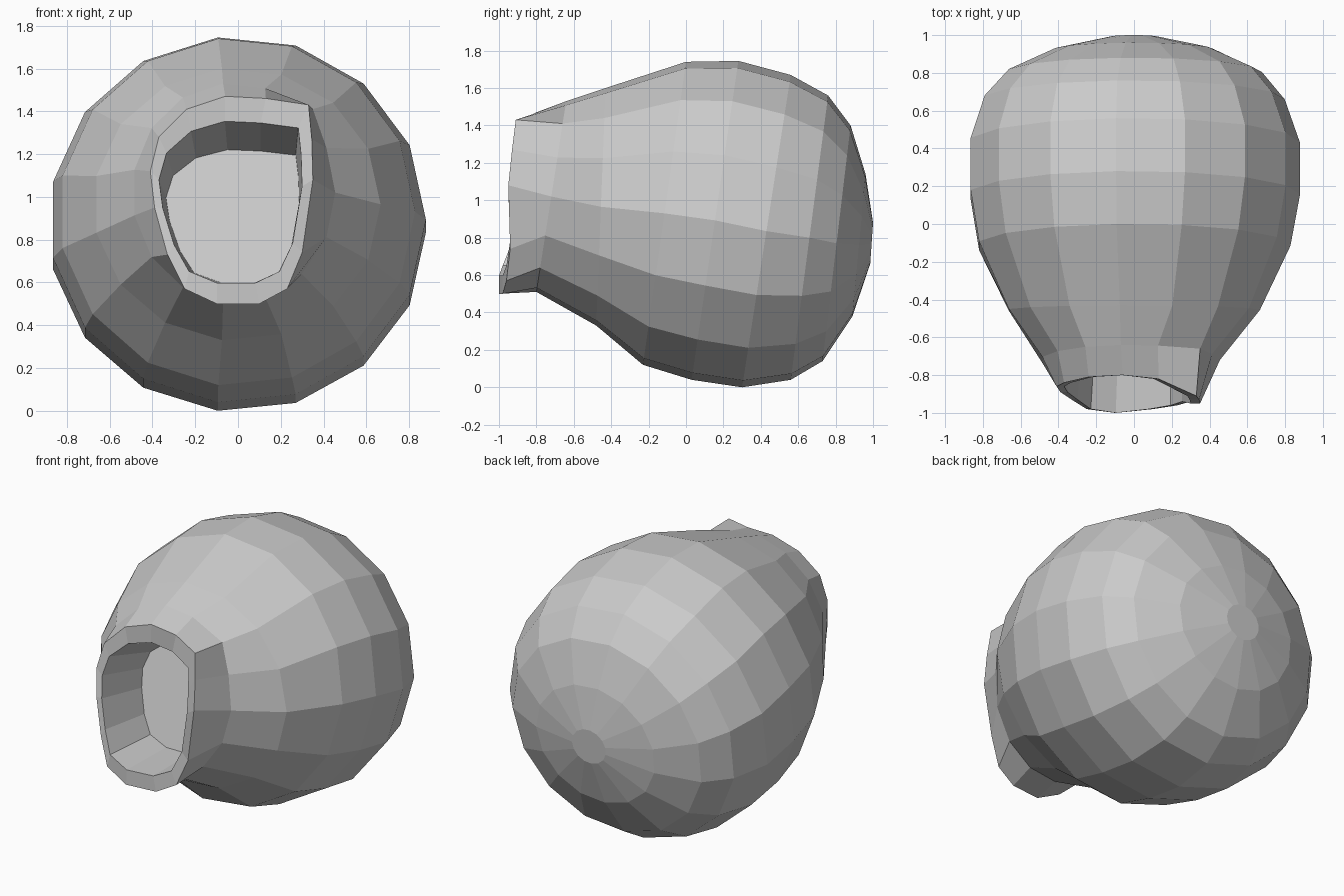
import bpy, bmesh
from math import cos, sin, tau

N = 15  # sides around the pot


def ring(y_top, z_top, y_bot, z_bot, x_left, x_right):
    """Tilted ellipse of N points around the pot's axis."""
    cx, rx = (x_left + x_right) / 2, (x_right - x_left) / 1.98
    pts = []
    for k in range(N):
        c, s = cos(tau * k / N), sin(tau * k / N) / 0.9945
        pts.append((cx + rx * c,
                    (y_top + y_bot) / 2 + (y_top - y_bot) / 2 * s,
                    (z_top + z_bot) / 2 + (z_top - z_bot) / 2 * s))
    return pts


# uneven rim of the mouth
lip = [(0.35, -0.95, 1.08), (0.345, -0.93, 1.27), (0.33, -0.91, 1.43),
       (0.13, -0.82, 1.46), (-0.06, -0.80, 1.47), (-0.24, -0.81, 1.41),
       (-0.37, -0.84, 1.28), (-0.41, -0.86, 1.12), (-0.39, -0.89, 0.95),
       (-0.33, -0.93, 0.73), (-0.25, -0.98, 0.57), (-0.10, -1.0, 0.50),
       (0.10, -0.98, 0.50), (0.23, -0.96, 0.57), (0.30, -0.94, 0.74)]
inner = [(-0.035 + (x + 0.03) * 0.88, y, 0.975 + (z - 0.985) * 0.78)
         for x, y, z in lip]
floor = [(-0.025 + (x + 0.03) * 0.82, -0.52 + (z - 0.985) * 0.2,
          0.91 + (z - 0.985) * 0.64) for x, y, z in lip]

# neck crease, with the fold tucked in at the upper right
neck = ring(-0.64, 1.53, -0.80, 0.51, -0.49, 0.45)
neck[2] = (0.35, -0.66, 1.41)

# from the recessed floor, out over the rim, and back along the belly
rings = [floor, inner, lip, neck,
         ring(-0.43, 1.60, -0.48, 0.33, -0.67, 0.66),
         ring(0.00, 1.74, -0.23, 0.12, -0.83, 0.82),
         ring(0.28, 1.745, 0.03, 0.04, -0.875, 0.87),
         ring(0.56, 1.67, 0.30, 0.00, -0.875, 0.87),
         ring(0.76, 1.56, 0.56, 0.04, -0.80, 0.79),
         ring(0.88, 1.40, 0.73, 0.14, -0.67, 0.67),
         ring(0.96, 1.14, 0.89, 0.38, -0.42, 0.42),
         ring(1.0, 0.88, 0.985, 0.66, -0.12, 0.12)]

bm = bmesh.new()
loops = [[bm.verts.new(p) for p in r] for r in rings]
for a, b in zip(loops, loops[1:]):
    for k in range(N):
        j = (k + 1) % N
        bm.faces.new((a[k], a[j], b[j], b[k]))
bm.faces.new(loops[0])   # flat floor inside the mouth
bm.faces.new(loops[-1])  # small disc at the back
bmesh.ops.recalc_face_normals(bm, faces=bm.faces)

mesh = bpy.data.meshes.new("pot_body")
bm.to_mesh(mesh)
bm.free()
bpy.context.collection.objects.link(bpy.data.objects.new("pot_body", mesh))
